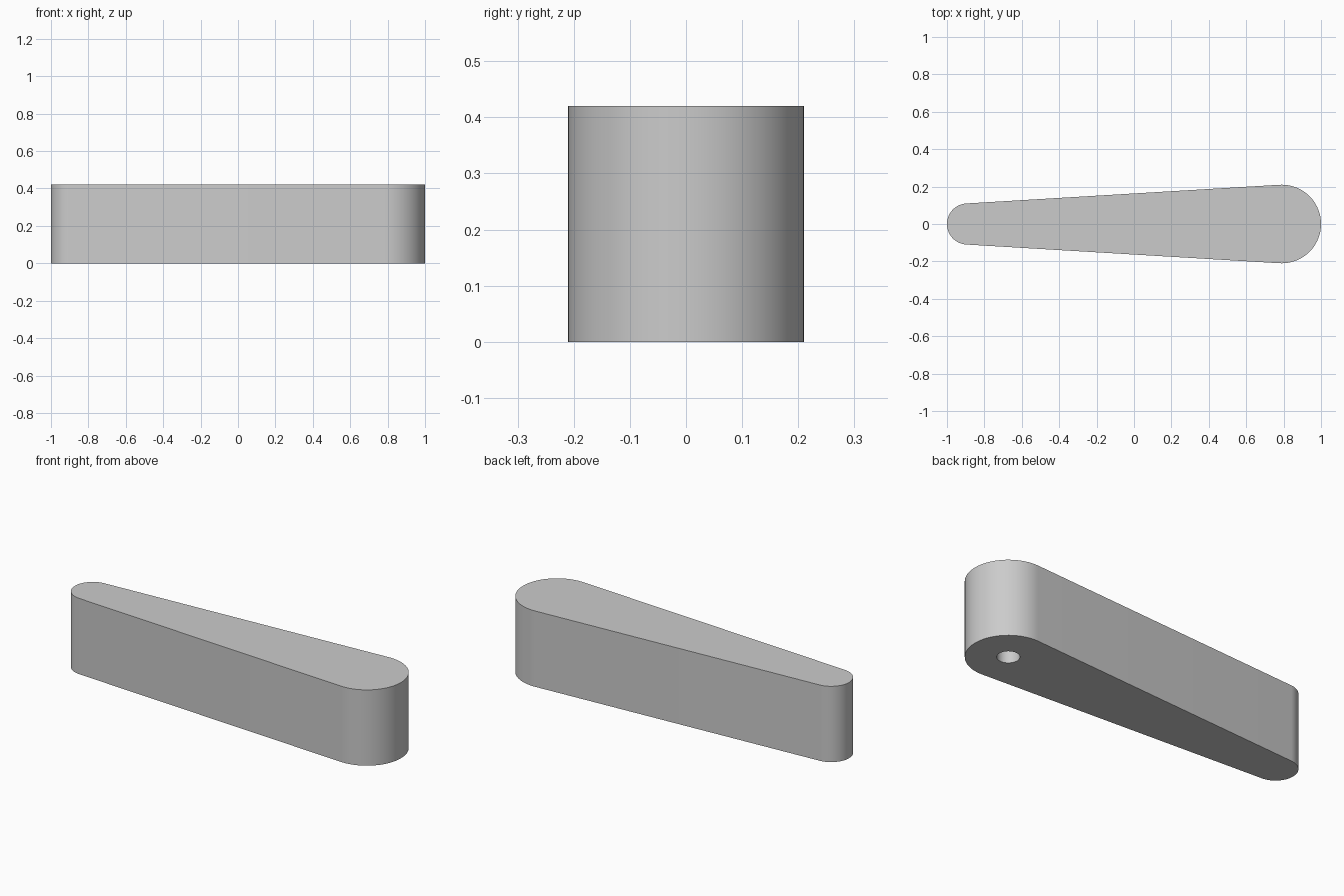
import bpy, bmesh
from math import asin, cos, sin, pi, radians

cube = bpy.data.objects.get("Cube")
if cube:
    bpy.data.objects.remove(cube, do_unlink=True)

HEIGHT = 0.42
BIG_R, SMALL_R = 0.21, 0.11
BIG_X, SMALL_X = 1 - BIG_R, SMALL_R - 1
HOLE_R, HOLE_DEPTH = 0.056, 0.25

grey = bpy.data.materials.new("light_grey")
grey.use_nodes = True
colour = (0.6, 0.6, 0.6, 1)
grey.diffuse_color = colour
grey.node_tree.nodes["Principled BSDF"].inputs["Base Color"].default_value = colour


def arc(cx, radius, start, end, steps):
    angles = [start + (end - start) * i / steps for i in range(steps + 1)]
    return [(cx + radius * cos(a), radius * sin(a)) for a in angles]


def prism(name, outline, bottom, top):
    bm = bmesh.new()
    base = bm.faces.new([bm.verts.new((x, y, bottom)) for x, y in outline])
    raised = bmesh.ops.extrude_face_region(bm, geom=[base], use_keep_orig=True)
    verts = [v for v in raised["geom"] if isinstance(v, bmesh.types.BMVert)]
    bmesh.ops.translate(bm, verts=verts, vec=(0, 0, top - bottom))
    bmesh.ops.recalc_face_normals(bm, faces=bm.faces)
    mesh = bpy.data.meshes.new(name)
    bm.to_mesh(mesh)
    bm.free()
    mesh.materials.append(grey)
    obj = bpy.data.objects.new(name, mesh)
    bpy.context.collection.objects.link(obj)
    return obj


# Tapered lever: two round ends joined by tangent sides
turn = pi / 2 + asin((BIG_R - SMALL_R) / (BIG_X - SMALL_X))
outline = arc(BIG_X, BIG_R, -turn, turn, 48) + arc(SMALL_X, SMALL_R, turn, 2 * pi - turn, 40)
lever = prism("tapered_lever", outline, 0, HEIGHT)

# Blind shaft hole under the wide end
circle = arc(BIG_X, HOLE_R, 0, 2 * pi, 48)[:-1]
cutter = prism("shaft_hole_cutter", circle, -0.1, HOLE_DEPTH)
cutter.hide_render = True
cut = lever.modifiers.new("shaft_hole", "BOOLEAN")
cut.operation = "DIFFERENCE"
cut.solver = "EXACT"
cut.object = cutter

bpy.ops.object.select_all(action="DESELECT")
lever.select_set(True)
bpy.context.view_layer.objects.active = lever
bpy.ops.object.modifier_apply(modifier=cut.name)
bpy.data.objects.remove(cutter, do_unlink=True)
bpy.ops.object.shade_smooth_by_angle(angle=radians(30))
